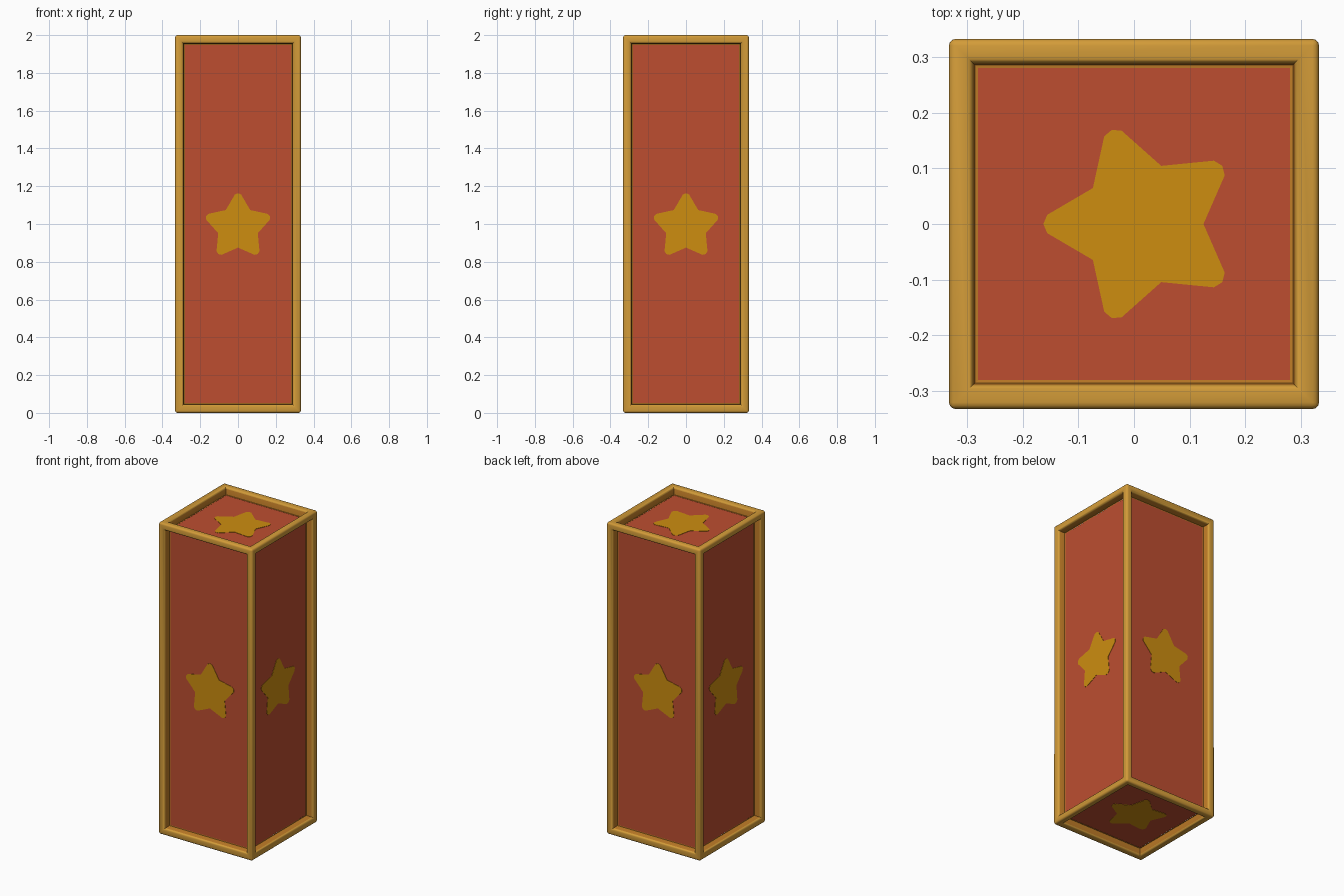
import bpy, bmesh, math
from mathutils import Vector, Matrix

default = bpy.data.objects.get("Cube")
if default:
    bpy.data.objects.remove(default, do_unlink=True)

HALF = Vector((0.333, 0.333, 1.0))   # half size of the whole box
CENTRE = Vector((0, 0, 1.0))
DEPTH = 0.05                         # how far the panels sit back
RIM = 0.06                           # frame width


def material(name, rgb):
    m = bpy.data.materials.new(name)
    m.use_nodes = True
    m.diffuse_color = (*rgb, 1)
    m.node_tree.nodes["Principled BSDF"].inputs["Base Color"].default_value = (*rgb, 1)
    return m


gold = material("frame gold", (0.65, 0.33, 0.04))
amber = material("frame inner amber", (0.52, 0.20, 0.02))
red = material("panel red", (0.51, 0.076, 0.03))
yellow = material("star yellow", (0.61, 0.27, 0.005))


def add_object(name, bm, *mats):
    bmesh.ops.recalc_face_normals(bm, faces=bm.faces)
    mesh = bpy.data.meshes.new(name)
    bm.to_mesh(mesh)
    bm.free()
    for m in mats:
        mesh.materials.append(m)
    obj = bpy.data.objects.new(name, mesh)
    bpy.context.collection.objects.link(obj)
    return obj


def box(half):
    bm = bmesh.new()
    bmesh.ops.create_cube(bm, size=2)
    bmesh.ops.scale(bm, vec=half, verts=bm.verts)
    bmesh.ops.translate(bm, vec=CENTRE, verts=bm.verts)
    return bm


# Frame: inset every side, push it in, open it, then round the rims
bm = box(HALF)
sides = list(bm.faces)
bmesh.ops.inset_individual(bm, faces=sides, thickness=RIM)
walls = bmesh.ops.inset_individual(bm, faces=sides, thickness=0.007, depth=-DEPTH - 0.002)["faces"]
for f in walls:
    f.material_index = 1
bmesh.ops.delete(bm, geom=sides, context="FACES_ONLY")
bm.normal_update()
sharp = [e for e in bm.edges if len(e.link_faces) == 2
         and e.calc_face_angle() > 0.5
         and any(f.material_index == 0 for f in e.link_faces)]
bmesh.ops.bevel(bm, geom=sharp, offset=0.012, segments=3, profile=0.5,
                affect="EDGES", material=0, clamp_overlap=True)
frame = add_object("frame", bm, gold, amber)
bpy.context.view_layer.objects.active = frame
frame.select_set(True)
bpy.ops.object.shade_smooth_by_angle(angle=math.radians(40))
frame.select_set(False)

# Panels: one inner block seen through the six openings
add_object("panels", box(HALF - Vector((DEPTH,) * 3)), red)


# Stars: thin blunt-tipped plates on each panel
def star(name, normal, tip):
    n, t = Vector(normal), Vector(tip)
    side = t.cross(n)
    reach = sum(abs(n[i]) * HALF[i] for i in range(3)) - DEPTH
    origin = CENTRE + n * reach - t * 0.015
    bm = bmesh.new()
    ring = []
    for k in range(5):
        for degrees, radius in ((-5.5, 0.172), (0, 0.178), (5.5, 0.172), (36, 0.11)):
            a = math.radians(72 * k + degrees)
            ring.append(origin + radius * (math.sin(a) * side + math.cos(a) * t))
    face = bm.faces.new([bm.verts.new(p) for p in ring])
    made = bmesh.ops.extrude_face_region(bm, geom=[face])["geom"]
    bmesh.ops.translate(bm, vec=n * 0.002,
                        verts=[v for v in made if isinstance(v, bmesh.types.BMVert)])
    add_object(name, bm, yellow)


up = (0, 0, 1)
star("front_star", (0, -1, 0), up)
star("back_star", (0, 1, 0), up)
star("left_star", (1, 0, 0), up)
star("right_star", (-1, 0, 0), up)
star("top_star", (0, 0, 1), (-1, 0, 0))
star("bottom_star", (0, 0, -1), (1, 0, 0))
